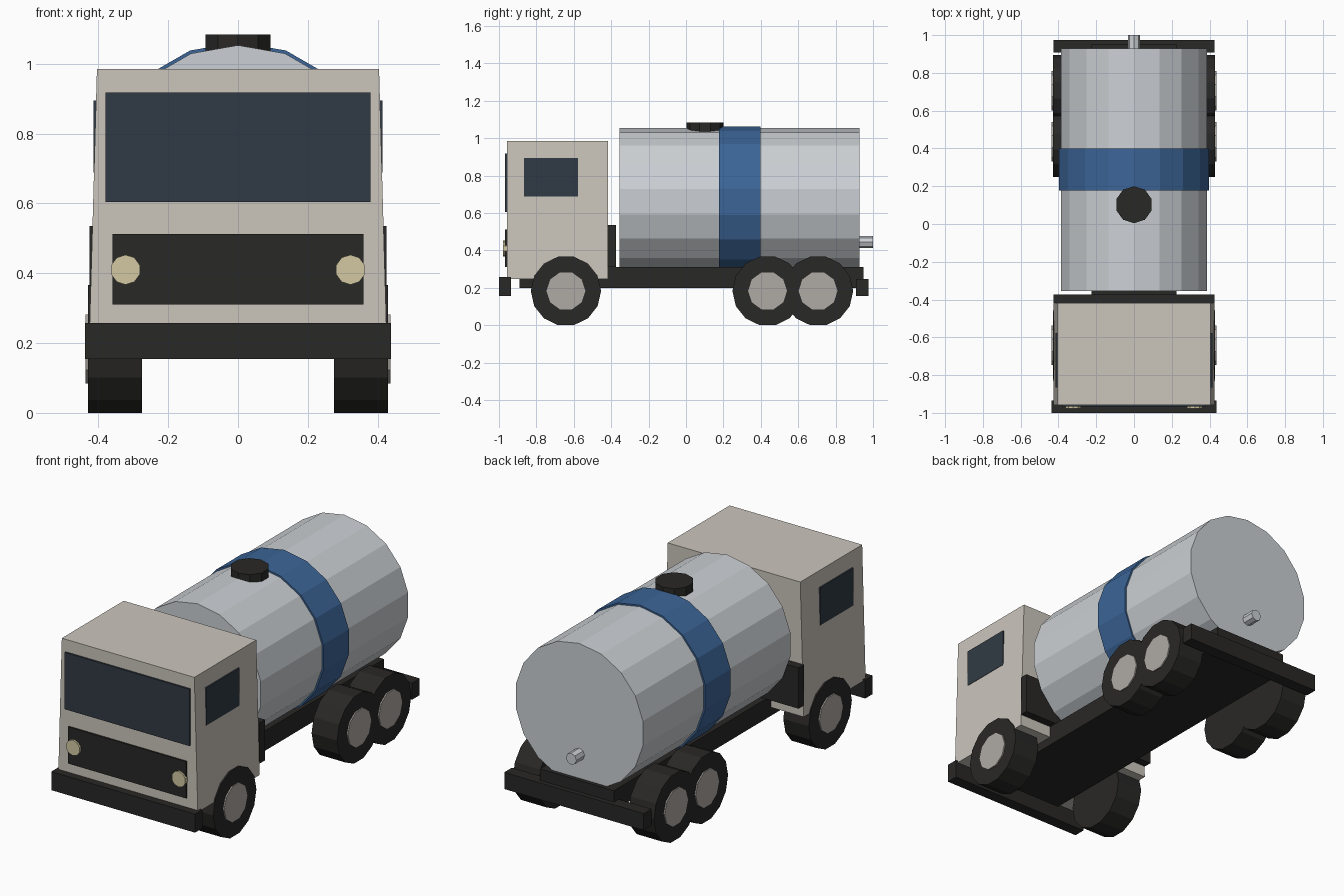
import bpy
from math import pi

if "Cube" in bpy.data.objects:
    bpy.data.objects.remove(bpy.data.objects["Cube"])


def material(name, rgb):
    m = bpy.data.materials.new(name)
    m.diffuse_color = (*rgb, 1)
    m.use_nodes = True
    m.node_tree.nodes["Principled BSDF"].inputs["Base Color"].default_value = m.diffuse_color
    return m


CREAM = material("cream_paint", (0.60, 0.56, 0.50))
DARK = material("dark_rubber", (0.022, 0.021, 0.020))
GLASS = material("dark_glass", (0.030, 0.042, 0.058))
STEEL = material("tank_steel", (0.60, 0.63, 0.66))
BLUE = material("blue_band", (0.045, 0.13, 0.31))
HUB = material("hub_grey", (0.43, 0.40, 0.37))
LAMP = material("lamp_yellow", (0.65, 0.58, 0.36))


def finish(name, mat):
    ob = bpy.context.object
    ob.name = name
    ob.data.materials.append(mat)
    return ob


def box(name, x, y, z, mat):
    """Box from (min, max) ranges on each axis."""
    mid = [(a + b) / 2 for a, b in (x, y, z)]
    bpy.ops.mesh.primitive_cube_add(size=1, location=mid)
    ob = finish(name, mat)
    size = [b - a for a, b in (x, y, z)]
    for v in ob.data.vertices:
        v.co = [c * s for c, s in zip(v.co, size)]
    return ob


def cylinder(name, axis, sides, radius, length, center, mat):
    rot = {"X": (0, pi / 2, 0), "Y": (pi / 2, 0, 0), "Z": (0, 0, 0)}[axis]
    bpy.ops.mesh.primitive_cylinder_add(vertices=sides, radius=radius, depth=length,
                                        location=center, rotation=rot)
    return finish(name, mat)


# Chassis and bumpers
box("chassis_frame", (-0.225, 0.225), (-0.89, 0.95), (0.20, 0.31), DARK)
box("front_bumper", (-0.438, 0.438), (-1.0, -0.935), (0.155, 0.257), DARK)
box("rear_bumper", (-0.425, 0.425), (0.908, 0.975), (0.155, 0.247), DARK)

# Cab, narrowing slightly towards the roof
cab = box("cab", (-0.425, 0.425), (-0.957, -0.418), (0.247, 0.985), CREAM)
for v in cab.data.vertices:
    if v.co.z > 0:
        v.co.x *= 0.404 / 0.425
box("cab_rear_box", (-0.425, 0.425), (-0.419, -0.373), (0.31, 0.535), DARK)

# Cab front details
box("windshield", (-0.38, 0.38), (-0.967, -0.94), (0.604, 0.917), GLASS)
box("grille", (-0.36, 0.36), (-0.967, -0.94), (0.31, 0.512), DARK)

# Tank with band, hatch and outlet
cylinder("tank", "Y", 18, 0.393, 1.283, (0, 0.2865, 0.66), STEEL)
cylinder("tank_band", "Y", 18, 0.402, 0.222, (0, 0.288, 0.66), BLUE)
cylinder("tank_hatch", "Z", 10, 0.098, 0.07, (0, 0.102, 1.049), DARK)
cylinder("outlet_pipe", "Y", 8, 0.032, 0.12, (0, 0.94, 0.444), STEEL)

# Paired parts on both sides
for side, s in (("right", 1), ("left", -1)):
    cylinder(f"headlight_{side}", "Y", 10, 0.043, 0.03, (s * 0.322, -0.963, 0.41), LAMP)
    box(f"side_window_{side}", sorted((s * 0.39, s * 0.4145)), (-0.866, -0.578),
        (0.688, 0.895), GLASS)
    for axle, y in (("front", -0.642), ("middle", 0.436), ("rear", 0.706)):
        cylinder(f"{axle}_tyre_{side}", "X", 14, 0.188, 0.155, (s * 0.3525, y, 0.1833), DARK)
        cylinder(f"{axle}_hub_{side}", "X", 10, 0.104, 0.06, (s * 0.407, y, 0.1833), HUB)
